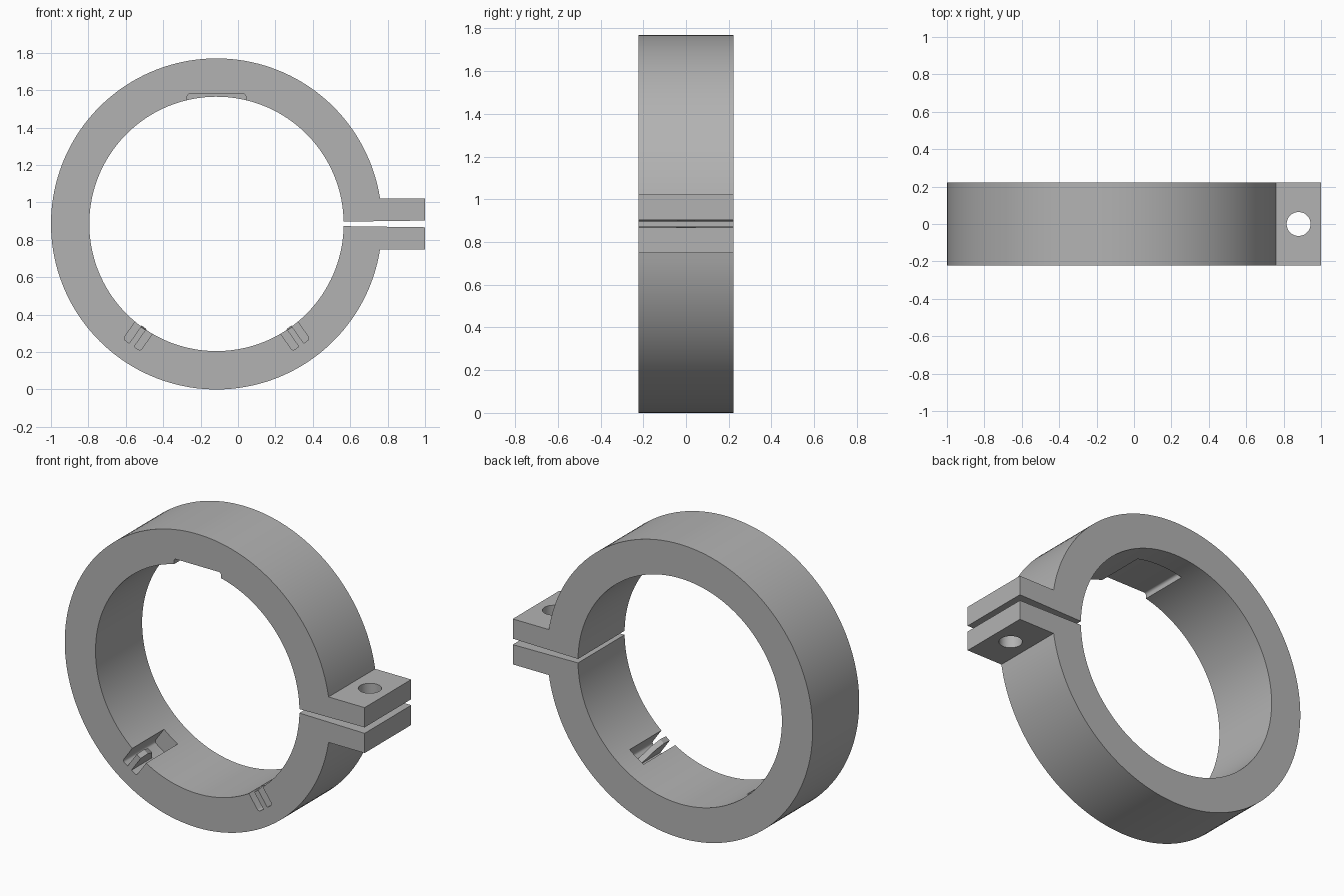
import bpy, bmesh
from math import sin, cos, asin, pi, radians
from mathutils import Vector, Matrix

if "Cube" in bpy.data.objects:
    bpy.data.objects.remove(bpy.data.objects["Cube"])

CENTRE = Vector((-0.115, 0, 0.885))
OUTER, INNER = 0.885, 0.68
HALF_DEPTH = 0.222
POCKET_END = 0.08

grey = bpy.data.materials.new("plain grey")
grey.use_nodes = True
colour = (0.45, 0.45, 0.45, 1)
grey.diffuse_color = colour
grey.node_tree.nodes["Principled BSDF"].inputs["Base Color"].default_value = colour


def prism(name, points, start, end, place, turn=0):
    """Extrude a profile; place(a, b, d) maps it to the frame of the ring."""
    bm = bmesh.new()
    near, far = ([bm.verts.new(place(a, b, d)) for a, b in points] for d in (start, end))
    bm.faces.new(near)
    bm.faces.new(far[::-1])
    for i in range(len(points)):
        bm.faces.new((near[i - 1], near[i], far[i], far[i - 1]))
    bmesh.ops.recalc_face_normals(bm, faces=bm.faces)
    bm.transform(Matrix.Translation(CENTRE) @ Matrix.Rotation(turn, 4, 'Y'))
    mesh = bpy.data.meshes.new(name)
    bm.to_mesh(mesh)
    bm.free()
    mesh.materials.append(grey)
    obj = bpy.data.objects.new(name, mesh)
    bpy.context.collection.objects.link(obj)
    return obj


def along_depth(a, b, d):
    return (a, d, b)


def across_ring(a, b, d):
    return (d, a, b)


def arc(radius, start, end, steps=144):
    return [(radius * cos(start + (end - start) * i / steps),
             radius * sin(start + (end - start) * i / steps)) for i in range(steps + 1)]


def cut(target, cutter):
    cutter.hide_render = True
    mod = target.modifiers.new("cut", 'BOOLEAN')
    mod.operation, mod.solver, mod.object = 'DIFFERENCE', 'EXACT', cutter
    bpy.context.view_layer.objects.active = target
    bpy.ops.object.modifier_apply(modifier=mod.name)
    bpy.data.objects.remove(cutter)


def recess(half_width, floor, rounding):
    """Pocket profile with rounded floor corners."""
    curve = [(half_width - rounding * (1 - cos(t)), floor - rounding * (1 - sin(t)))
             for t in (0, pi / 8, pi / 4, 3 * pi / 8, pi / 2)]
    return ([(half_width, INNER - 0.1)] + curve
            + [(-x, z) for x, z in curve[::-1]] + [(-half_width, INNER - 0.1)])


# Split ring with two clamping tabs in one outline
TAB, END = 0.137, 1.115
tab_angle, gap_angle = asin(TAB / OUTER), asin(0.012 / INNER)
outline = (arc(OUTER, tab_angle, 2 * pi - tab_angle)
           + [(END, -TAB), (END, -0.018)]
           + arc(INNER, 2 * pi - gap_angle, gap_angle)
           + [(END, 0.018), (END, TAB)])
ring = prism("clamp_ring", outline, -HALF_DEPTH, HALF_DEPTH, along_depth)

# Bolt hole through both tabs
bpy.ops.mesh.primitive_cylinder_add(vertices=48, radius=0.064, depth=1,
                                    location=(0.88, 0, CENTRE.z))
cut(ring, bpy.context.object)

# Shallow flat recess at the top, open at the front
cut(ring, prism("top_recess", recess(0.157, 0.695, 0.014), -0.3, POCKET_END, along_depth))

# Two lower pockets, each with a sloped latch rib
for side, name in ((1, "left"), (-1, "right")):
    turn = side * radians(145)
    cut(ring, prism(name + "_pocket", recess(0.056, 0.79, 0.015), -0.3, POCKET_END,
                    along_depth, turn))
    rib = [(-HALF_DEPTH, 0.8), (-HALF_DEPTH, 0.683), (-0.16, 0.675),
           (-0.1, 0.7), (-0.02, 0.8)]
    prism(name + "_latch_rib", rib, -0.016, 0.016, across_ring, turn)

# Smooth curved walls, keep hard edges
bpy.ops.object.select_all(action='DESELECT')
ring.select_set(True)
bpy.context.view_layer.objects.active = ring
bpy.ops.object.shade_smooth_by_angle(angle=radians(25))
